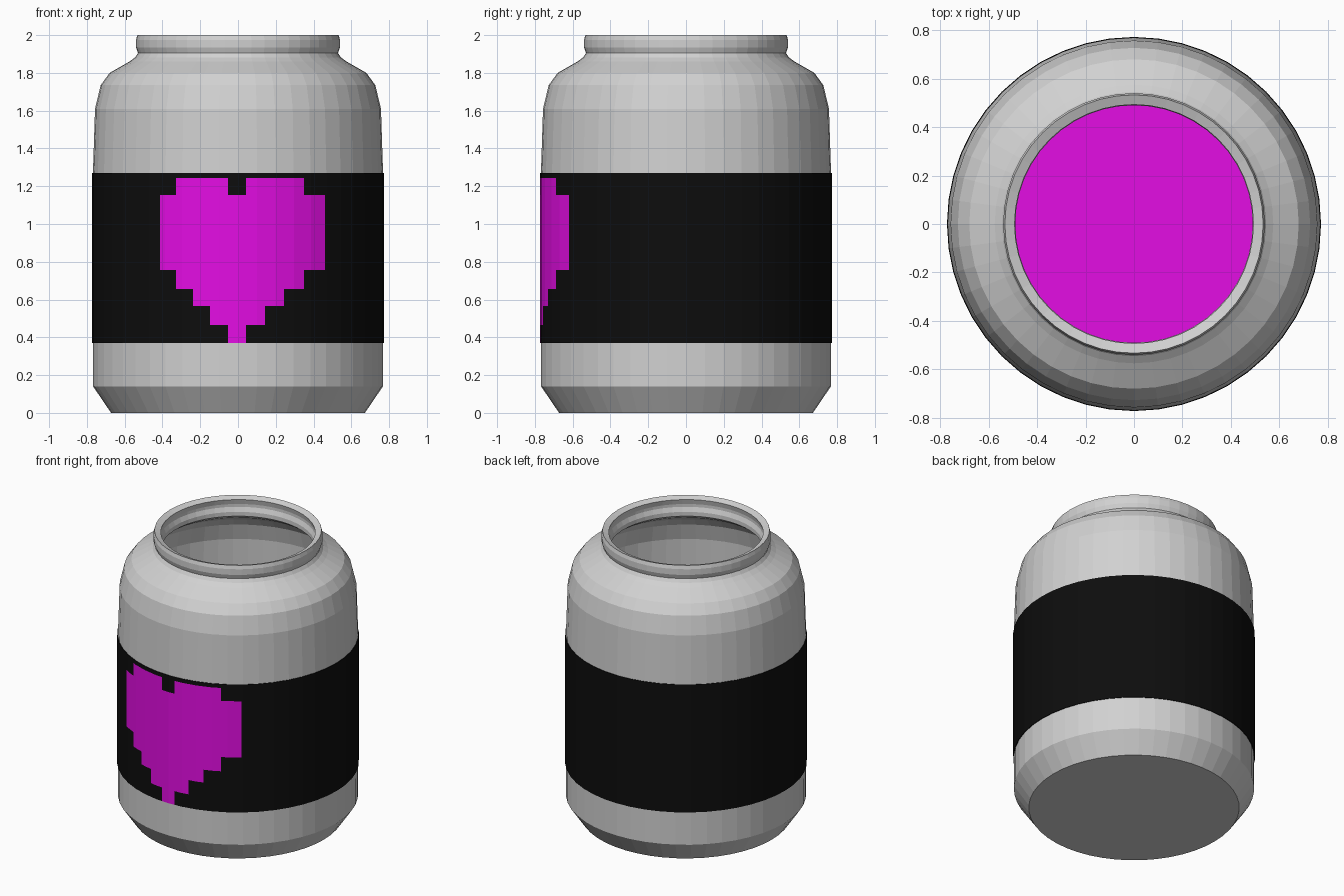
import bpy, bmesh, math

if "Cube" in bpy.data.objects:
    bpy.data.objects.remove(bpy.data.objects["Cube"])

N = 48            # sides of the jar
LABEL_R = 0.772


def material(name, r, g, b):
    m = bpy.data.materials.new(name)
    m.diffuse_color = (r, g, b, 1)
    m.use_nodes = True
    m.node_tree.nodes["Principled BSDF"].inputs["Base Color"].default_value = m.diffuse_color
    return m


GREY = material("jar_grey", 0.64, 0.64, 0.64)
BLACK = material("label_black", 0.004, 0.004, 0.004)
MAGENTA = material("bright_magenta", 0.77, 0.004, 0.77)


def finish(name, bm, mats):
    bmesh.ops.recalc_face_normals(bm, faces=bm.faces[:])
    me = bpy.data.meshes.new(name)
    bm.to_mesh(me)
    bm.free()
    for m in mats:
        me.materials.append(m)
    ob = bpy.data.objects.new(name, me)
    bpy.context.collection.objects.link(ob)
    return ob


def ring(bm, r, z):
    return [bm.verts.new((r * math.cos(2 * math.pi * i / N),
                          r * math.sin(2 * math.pi * i / N), z)) for i in range(N)]


def bridge(bm, a, b):
    for i in range(N):
        j = (i + 1) % N
        bm.faces.new((a[i], a[j], b[j], b[i]))


# Jar: outer wall up to the lip, then down the inner wall
outer = [(0.672, 0), (0.767, 0.14), (0.768, 1.27), (0.757, 1.61), (0.727, 1.735),
         (0.68, 1.80), (0.575, 1.86), (0.545, 1.882), (0.53, 1.905), (0.54, 1.935),
         (0.54, 1.975), (0.533, 2.0)]
inner = [(0.493, 1.985), (0.502, 1.95), (0.502, 1.93), (0.49, 1.90), (0.49, 1.87),
         (0.53, 1.84), (0.645, 1.775), (0.695, 1.715), (0.725, 1.60),
         (0.735, 1.27), (0.735, 0.16), (0.645, 0.04)]
bm = bmesh.new()
rings = [ring(bm, r, z) for r, z in outer + inner]
for a, b in zip(rings, rings[1:]):
    bridge(bm, a, b)
bm.faces.new(rings[0])
bm.faces.new(rings[-1])
finish("jar", bm, [GREY])

# Contents: flat surface inside the jar
bm = bmesh.new()
f = bm.faces.new(ring(bm, 0.734, 1.2))
ob = finish("contents", bm, [MAGENTA])
if ob.data.polygons[0].normal.z < 0:
    ob.data.flip_normals()

# Label: wrapped band, cut along the columns and rows of a stepped heart
cols = [-0.413, -0.328, -0.238, -0.148, -0.053, 0.042, 0.143, 0.243, 0.349, 0.46]
rows = [0.37, 0.466, 0.566, 0.656, 0.757, 1.153, 1.243, 1.27]


def in_heart(x, z):
    for c in range(9):
        if cols[c] < x < cols[c + 1]:
            step = 4 - min(c, 8 - c)
            low = rows[4 - min(c, 8 - c)]
            high = 1.153 if c in (0, 4, 8) else 1.243
            return low < z < high
    return False


SEG = 2 * math.pi / N
cuts = [-math.pi / 2 + math.asin(x / LABEL_R) for x in cols]
angles = sorted([i * SEG - math.pi for i in range(N)] + cuts)


def on_facet(a, z):
    # point on the flat side of the many-sided band
    mid = (math.floor((a + 1e-7) / SEG) + 0.5) * SEG
    r = LABEL_R * math.cos(SEG / 2) / math.cos(a - mid)
    return (r * math.cos(a), r * math.sin(a), z)


bm = bmesh.new()
grid = [[bm.verts.new(on_facet(a, z)) for a in angles] for z in rows]
n = len(angles)
for k in range(len(rows) - 1):
    for i in range(n):
        j = (i + 1) % n
        face = bm.faces.new((grid[k][i], grid[k][j], grid[k + 1][j], grid[k + 1][i]))
        c = face.calc_center_median()
        mid_a = (angles[i] + angles[j]) / 2 if j else math.pi
        x = LABEL_R * math.cos(mid_a)
        if c.y < 0 and in_heart(x, c.z):
            face.material_index = 1
# thin label edges turned in to the jar wall
for row in (grid[0], grid[-1]):
    lip = [bm.verts.new((v.co.x * 0.99, v.co.y * 0.99, v.co.z)) for v in row]
    for i in range(n):
        j = (i + 1) % n
        bm.faces.new((row[i], row[j], lip[j], lip[i]))
finish("label", bm, [BLACK, MAGENTA])
